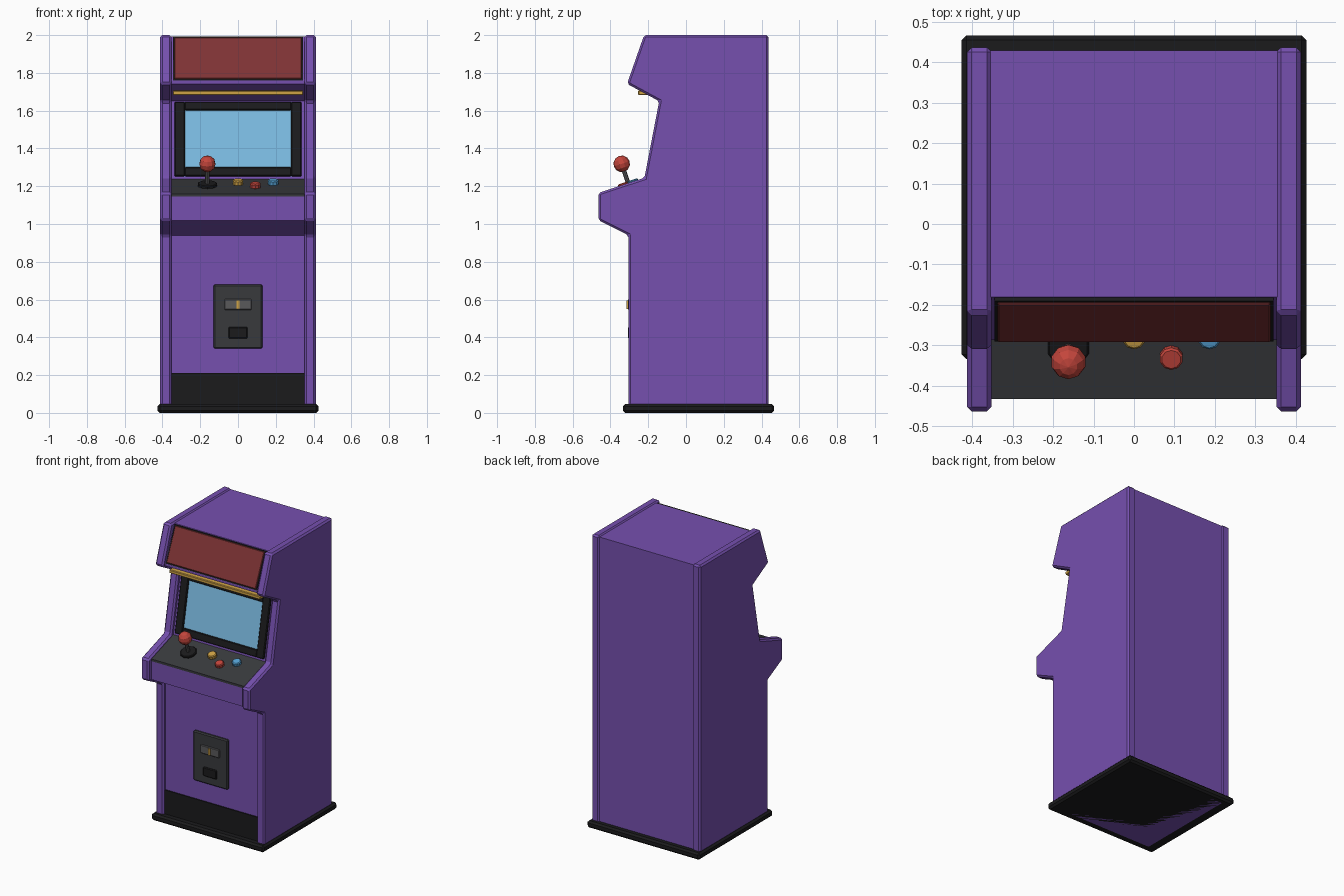
import bpy, bmesh, math
from mathutils import Matrix, Vector

if "Cube" in bpy.data.objects:
    bpy.data.objects.remove(bpy.data.objects["Cube"])


def mat(name, rgb):
    m = bpy.data.materials.new(name)
    m.diffuse_color = (*rgb, 1)
    m.use_nodes = True
    m.node_tree.nodes["Principled BSDF"].inputs["Base Color"].default_value = m.diffuse_color
    return m


PURPLE = mat("purple", (0.18, 0.08, 0.43))
BLACK = mat("black", (0.011, 0.011, 0.012))
DARK = mat("dark_grey", (0.04, 0.042, 0.046))
GREY = mat("mid_grey", (0.10, 0.10, 0.105))
MAROON = mat("maroon", (0.21, 0.033, 0.035))
RED = mat("red", (0.55, 0.06, 0.045))
GOLD = mat("gold", (0.62, 0.36, 0.06))
BLUE = mat("blue", (0.09, 0.36, 0.66))
GLASS = mat("glass", (0.20, 0.50, 0.76))


def finish(name, bm, material, bevel=0.0):
    bmesh.ops.recalc_face_normals(bm, faces=bm.faces)
    me = bpy.data.meshes.new(name)
    bm.to_mesh(me)
    bm.free()
    me.materials.append(material)
    ob = bpy.data.objects.new(name, me)
    bpy.context.collection.objects.link(ob)
    if bevel:
        b = ob.modifiers.new("bevel", 'BEVEL')
        b.width, b.segments, b.limit_method = bevel, 1, 'ANGLE'
        b.angle_limit = math.radians(20)
    return ob


def extrude_profile(name, pts, x0, x1, material, bevel=0.0):
    """Side outline in (y, z) swept from x0 to x1."""
    bm = bmesh.new()
    face = bm.faces.new([bm.verts.new((x0, y, z)) for y, z in pts])
    ext = bmesh.ops.extrude_face_region(bm, geom=[face])
    moved = [v for v in ext["geom"] if isinstance(v, bmesh.types.BMVert)]
    bmesh.ops.translate(bm, verts=moved, vec=(x1 - x0, 0, 0))
    return finish(name, bm, material, bevel)


def box(name, x, y, z, material, bevel=0.0):
    """Axis aligned box from (min, max) ranges."""
    return extrude_profile(name, [(y[0], z[0]), (y[1], z[0]), (y[1], z[1]), (y[0], z[1])],
                           x[0], x[1], material, bevel)


def slab(name, x, p0, p1, out, back, material, bevel=0.0):
    """Box lying on the slanted line p0-p1, from depth -back to +out."""
    a, b = Vector(p0), Vector(p1)
    d = (b - a).normalized()
    n = Vector((-d.y, d.x))
    pts = [a + n * out, b + n * out, b - n * back, a - n * back]
    return extrude_profile(name, [tuple(p) for p in pts], x[0], x[1], material, bevel)


def along(p0, p1, t):
    return tuple(Vector(p0).lerp(Vector(p1), t))


# side panels
side = [(-0.305, 0.02), (-0.305, 0.94), (-0.463, 1.02), (-0.463, 1.165), (-0.22, 1.245),
        (-0.142, 1.65), (-0.312, 1.742), (-0.222, 2.0), (0.436, 2.0), (0.436, 0.02)]
for label, s in (("left", -1), ("right", 1)):
    extrude_profile(label + "_side_panel", side, s * 0.352, s * 0.412, PURPLE, 0.011)

# cabinet body between the panels
body = [(-0.282, 0), (-0.282, 0.94), (-0.43, 1.018), (-0.43, 1.145), (-0.2, 1.222),
        (-0.115, 1.652), (-0.287, 1.742), (-0.287, 1.757), (-0.18, 1.992), (0.428, 1.992), (0.428, 0)]
extrude_profile("cabinet_body", body, -0.355, 0.355, PURPLE)

# base and kick plate
box("base_plinth", (-0.426, 0.426), (-0.334, 0.466), (0, 0.047), BLACK, 0.012)
box("kick_plate", (-0.352, 0.352), (-0.29, -0.27), (0.04, 0.21), BLACK)

# marquee on the slanted top front
m0, m1 = (-0.287, 1.759), (-0.187, 1.991)
slab("marquee_frame", (-0.345, 0.345), m0, m1, 0.004, 0.02, BLACK)
slab("marquee_panel", (-0.337, 0.337), along(m0, m1, 0.03), along(m0, m1, 0.97),
     0.009, 0.0, MAROON, 0.003)
box("marquee_trim_bar", (-0.345, 0.345), (-0.254, -0.205), (1.682, 1.706), GOLD, 0.004)

# screen and raised bezel
s0, s1 = (-0.193, 1.252), (-0.116, 1.645)
slab("screen_glass", (-0.29, 0.29), s0, s1, 0.002, 0.01, GLASS)
for label, s in (("left", -1), ("right", 1)):
    slab(label + "_bezel", sorted((s * 0.28, s * 0.337)), s0, s1, 0.014, 0.01, BLACK, 0.005)
slab("top_bezel", (-0.282, 0.282), along(s0, s1, 0.89), s1, 0.012, 0.01, BLACK, 0.004)
slab("bottom_bezel", (-0.282, 0.282), s0, along(s0, s1, 0.12), 0.012, 0.01, BLACK, 0.004)

# control panel
panel0, panel1 = Vector((-0.432, 1.16)), Vector((-0.19, 1.24))
extrude_profile("control_panel", [(-0.432, 1.145), tuple(panel0), tuple(panel1), (-0.19, 1.215)],
                -0.354, 0.354, DARK)
TILT = math.atan2(panel1.y - panel0.y, panel1.x - panel0.x)


def on_panel(x, y):
    """Frame on the control panel surface, z axis along its normal."""
    z = panel0.y + (y - panel0.x) * math.tan(TILT)
    return Matrix.Translation((x, y, z)) @ Matrix.Rotation(TILT, 4, 'X')


def disc(name, frame, r, z0, z1, material, bevel=0.0, sides=10):
    bm = bmesh.new()
    bmesh.ops.create_cone(bm, cap_ends=True, segments=sides, radius1=r, radius2=r, depth=z1 - z0,
                          matrix=frame @ Matrix.Translation((0, 0, (z0 + z1) / 2)))
    ob = finish(name, bm, material, bevel)
    if bevel:
        ob.modifiers["bevel"].angle_limit = math.radians(50)
    return ob


# buttons
for name, x, y, m in (("yellow_button", 0.0, -0.276, GOLD), ("red_button", 0.092, -0.327, RED),
                      ("blue_button", 0.186, -0.276, BLUE)):
    disc(name, on_panel(x, y), 0.029, -0.004, 0.024, m, 0.005)

# joystick
stick = on_panel(-0.162, -0.302)
disc("joystick_base", stick, 0.053, -0.004, 0.014, BLACK, 0.004)
disc("joystick_shaft", stick, 0.012, 0.0, 0.1, GREY, sides=8)
bm = bmesh.new()
bmesh.ops.create_uvsphere(bm, u_segments=10, v_segments=6, radius=0.044,
                          matrix=stick @ Matrix.Translation((0, 0, 0.122)))
finish("joystick_ball", bm, RED)

# coin door
box("coin_door", (-0.13, 0.13), (-0.3, -0.275), (0.34, 0.68), DARK, 0.007)
box("coin_slot_plate", (-0.072, 0.072), (-0.308, -0.295), (0.545, 0.602), GREY, 0.004)
box("coin_slot", (-0.007, 0.007), (-0.315, -0.3), (0.55, 0.594), GOLD)
box("coin_return", (-0.051, 0.051), (-0.308, -0.295), (0.393, 0.455), BLACK, 0.005)
